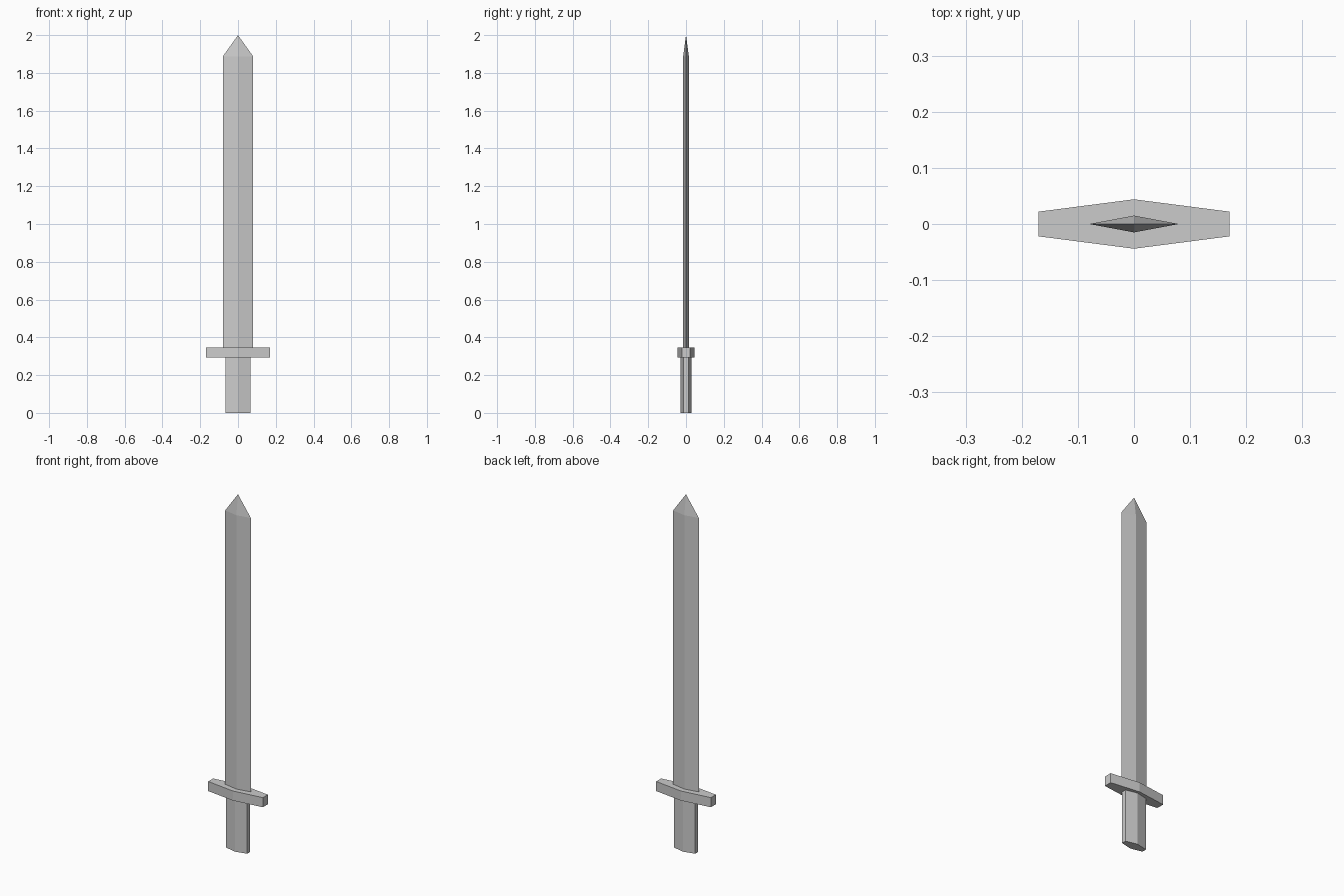
import bpy
import bmesh

if "Cube" in bpy.data.objects:
    bpy.data.objects.remove(bpy.data.objects["Cube"])


def prism(name, outline, z0, z1, tip_z=None):
    """Extrude a flat outline upwards, closing it with a cap or a point."""
    bm = bmesh.new()
    low = [bm.verts.new((x, y, z0)) for x, y in outline]
    high = [bm.verts.new((x, y, z1)) for x, y in outline]
    tip = bm.verts.new((0, 0, tip_z)) if tip_z else None
    n = len(outline)
    bm.faces.new(low[::-1])
    for i in range(n):
        j = (i + 1) % n
        bm.faces.new((low[i], low[j], high[j], high[i]))
        if tip:
            bm.faces.new((high[i], high[j], tip))
    if not tip:
        bm.faces.new(high)
    mesh = bpy.data.meshes.new(name)
    bm.to_mesh(mesh)
    bm.free()
    obj = bpy.data.objects.new(name, mesh)
    bpy.context.collection.objects.link(obj)
    return obj


def long_hexagon(half_width, end_depth, mid_depth):
    """Hexagon that is deepest at x = 0 with flat, narrower ends."""
    return [(half_width, -end_depth), (half_width, end_depth), (0, mid_depth),
            (-half_width, end_depth), (-half_width, -end_depth), (0, -mid_depth)]


# Grip
prism("grip", long_hexagon(0.066, 0.013, 0.028), 0, 0.293)

# Crossguard
prism("crossguard", long_hexagon(0.17, 0.022, 0.044), 0.293, 0.347)

# Blade: diamond section with a pointed tip
prism("blade", [(0.08, 0), (0, 0.015), (-0.08, 0), (0, -0.015)], 0.347, 1.888, tip_z=2)
